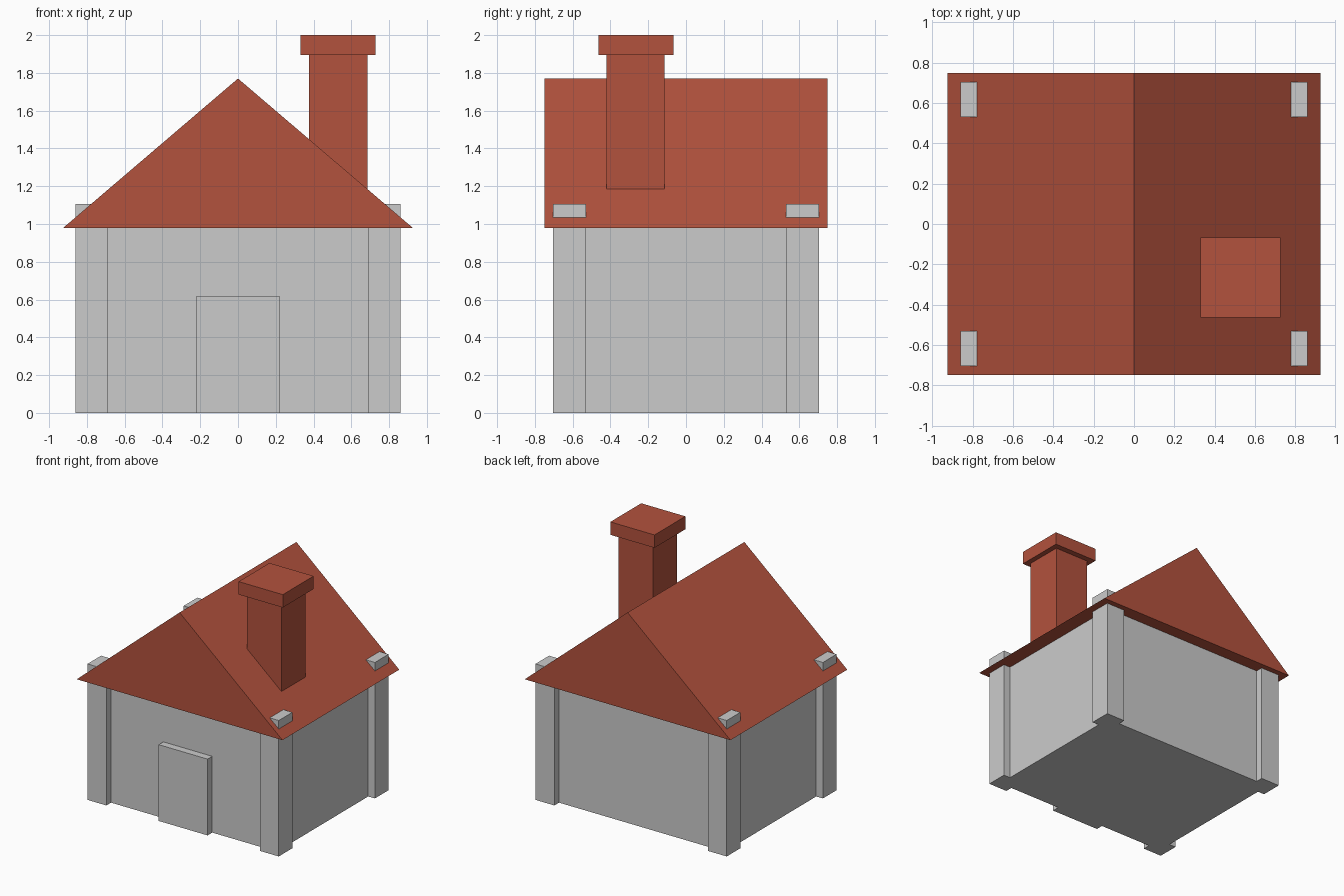
import bpy
import bmesh

if "Cube" in bpy.data.objects:
    bpy.data.objects.remove(bpy.data.objects["Cube"])

brick = bpy.data.materials.new("brick_red")
brick.diffuse_color = (0.45, 0.085, 0.047, 1)
brick.use_nodes = True
brick.node_tree.nodes["Principled BSDF"].inputs["Base Color"].default_value = brick.diffuse_color


def add_object(name, bm, material=None):
    bmesh.ops.recalc_face_normals(bm, faces=bm.faces)
    mesh = bpy.data.meshes.new(name)
    bm.to_mesh(mesh)
    bm.free()
    obj = bpy.data.objects.new(name, mesh)
    bpy.context.collection.objects.link(obj)
    if material:
        mesh.materials.append(material)
    return obj


def box(name, x, y, z, material=None):
    """Box from (min, max) ranges on each axis."""
    bm = bmesh.new()
    bmesh.ops.create_cube(bm, size=1)
    for v in bm.verts:
        v.co = [(a + b) / 2 + c * (b - a) for c, (a, b) in zip(v.co, (x, y, z))]
    return add_object(name, bm, material)


def gable_prism(name, half_width, half_depth, z_eave, z_ridge, material):
    """Triangular profile extruded along y."""
    bm = bmesh.new()
    profile = [(-half_width, z_eave), (half_width, z_eave), (0, z_ridge)]
    face = bm.faces.new([bm.verts.new((x, -half_depth, z)) for x, z in profile])
    result = bmesh.ops.extrude_face_region(bm, geom=[face])
    verts = [g for g in result["geom"] if isinstance(g, bmesh.types.BMVert)]
    bmesh.ops.translate(bm, verts=verts, vec=(0, 2 * half_depth, 0))
    return add_object(name, bm, material)


# Walls and door
box("walls", (-0.80, 0.80), (-0.645, 0.645), (0, 0.98))
box("door", (-0.22, 0.22), (-0.705, -0.60), (0, 0.62))

# Corner posts, their tops poking through the roof
for side, sx in (("left", -1), ("right", 1)):
    for end, sy in (("front", -1), ("back", 1)):
        box(f"corner_post_{end}_{side}",
            sorted((sx * 0.69, sx * 0.86)),
            sorted((sy * 0.53, sy * 0.705)),
            (0, 1.105))

# Roof
gable_prism("roof", 0.925, 0.75, 0.98, 1.77, brick)

# Chimney
box("chimney_shaft", (0.375, 0.685), (-0.42, -0.113), (1.1, 1.895), brick)
box("chimney_cap", (0.33, 0.727), (-0.463, -0.067), (1.895, 2.0), brick)
